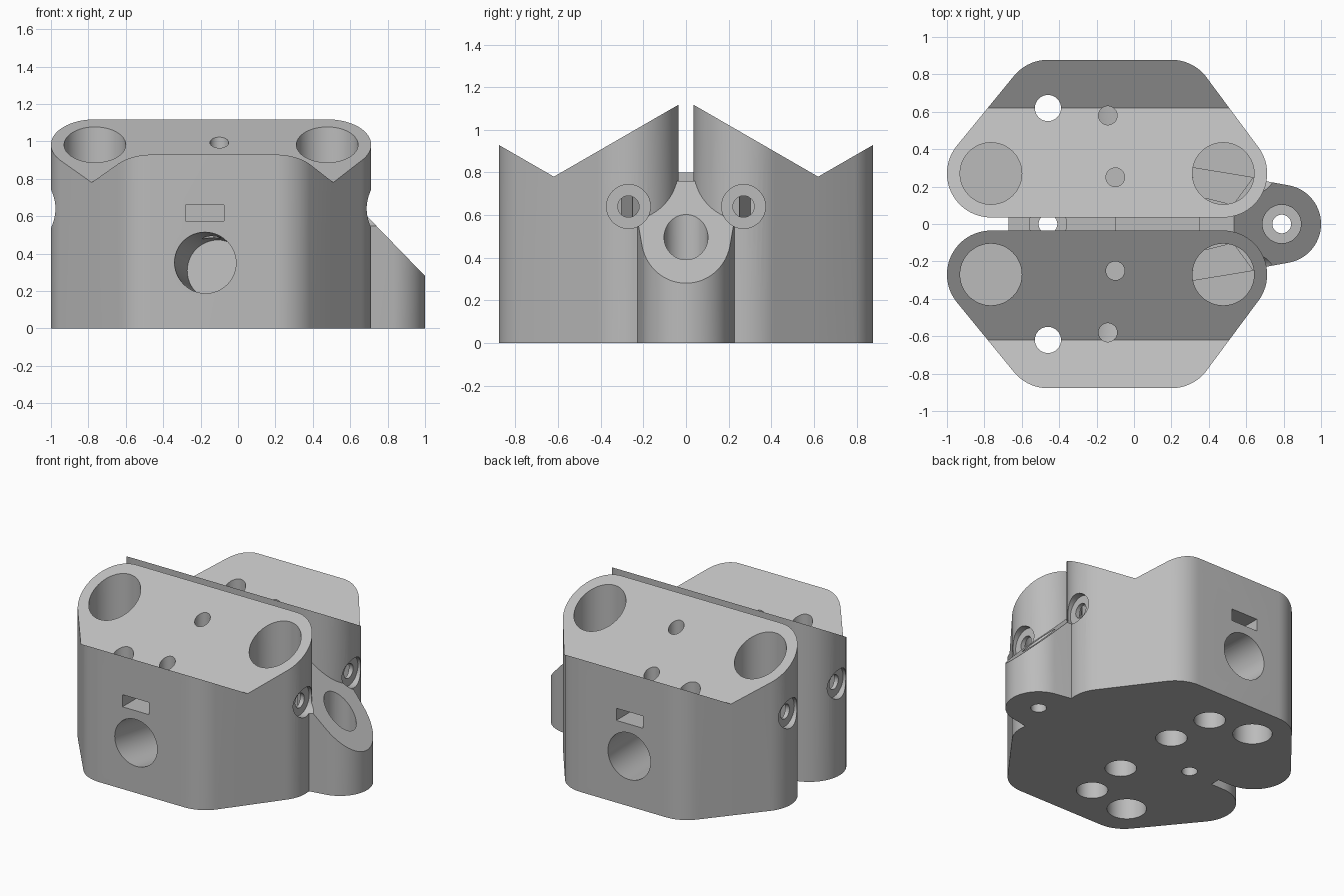
import bpy, bmesh, math
from mathutils import Vector
from mathutils.geometry import convex_hull_2d

cube = bpy.data.objects.get("Cube")
if cube:
    bpy.data.objects.remove(cube)

grey = bpy.data.materials.new("plain grey")
grey.use_nodes = True
grey.diffuse_color = (0.5, 0.5, 0.5, 1)
grey.node_tree.nodes["Principled BSDF"].inputs["Base Color"].default_value = (0.5, 0.5, 0.5, 1)


def finish(bm, name):
    bmesh.ops.recalc_face_normals(bm, faces=bm.faces)
    mesh = bpy.data.meshes.new(name)
    bm.to_mesh(mesh)
    bm.free()
    mesh.materials.append(grey)
    obj = bpy.data.objects.new(name, mesh)
    bpy.context.collection.objects.link(obj)
    return obj


def circle(x, y, r, n=64):
    return [(x + r * math.cos(2 * math.pi * i / n), y + r * math.sin(2 * math.pi * i / n))
            for i in range(n)]


def hull_prism(points, name, top, z0=0.0, split=None):
    """Extrude the hull of 2D points; top(x, y) gives the upper surface."""
    bm = bmesh.new()
    pts = [Vector(p) for p in points]
    base = bm.faces.new([bm.verts.new((*pts[i], z0)) for i in convex_hull_2d(pts)])
    res = bmesh.ops.extrude_face_region(bm, geom=[base])
    for v in res["geom"]:
        if isinstance(v, bmesh.types.BMVert):
            v.co.z = z0 + 1
    if split:
        bmesh.ops.bisect_plane(bm, geom=bm.verts[:] + bm.edges[:] + bm.faces[:],
                               plane_co=split[0], plane_no=split[1])
    for v in bm.verts:
        if v.co.z > z0 + 0.5:
            v.co.z = top(v.co.x, v.co.y)
    return finish(bm, name)


def box(name, x, y, z):
    return hull_prism([(a, b) for a in x for b in y], name, lambda *_: z[1], z[0])


def rod(a, b, r, name="drill", n=48):
    a, b = Vector(a), Vector(b)
    bm = bmesh.new()
    bmesh.ops.create_cone(bm, cap_ends=True, segments=n, radius1=r, radius2=r,
                          depth=(b - a).length)
    bm.transform((b - a).to_track_quat("Z", "Y").to_matrix().to_4x4())
    bmesh.ops.translate(bm, vec=(a + b) / 2, verts=bm.verts)
    return finish(bm, name)


def combine(target, other, op):
    mod = target.modifiers.new("join", "BOOLEAN")
    mod.operation, mod.solver, mod.object = op, "EXACT", other
    bpy.context.view_layer.objects.active = target
    bpy.ops.object.modifier_apply(modifier=mod.name)
    bpy.data.objects.remove(other)


# Two clamp halves with a valley in each sloped top
VALLEY = 0.62


def valley_top(x, y):
    return 0.78 + abs(abs(y) - VALLEY) * 0.577


def half(s):
    pts = []
    for x, y in ((-0.765, 0.27), (0.477, 0.27), (-0.46, 0.643), (0.2, 0.643)):
        pts += circle(x, s * y, 0.235)
    return hull_prism(pts, "clamp_half", valley_top, split=((0, s * VALLEY, 0), (0, 1, 0)))


body = half(1)
body.name = "clamp_body"
combine(body, half(-1), "UNION")

# Bridge in the slot and the sloped lug
combine(body, box("bridge", (-0.67, 0.4), (-0.12, 0.12), (0, 0.76)), "UNION")
combine(body, box("bridge_step", (-0.1, 0.35), (-0.12, 0.12), (0, 0.8)), "UNION")
lug = hull_prism(circle(0.79, 0, 0.21) + [(0.31, 0.3), (0.31, -0.3)], "lug",
                 lambda x, y: min(0.76, 0.28 + 1.03 * (1 - x)),
                 split=((0.534, 0, 0), (1, 0, 0)))
combine(body, lug, "UNION")

drills = []
# Lug screw hole and slot screw hole
drills += [((0.79, 0, -0.1), (0.79, 0, 1), 0.05), ((0.79, 0, 0.25), (0.79, 0, 1), 0.103),
           ((-0.46, 0, -0.1), (-0.46, 0, 1), 0.05), ((-0.46, 0, 0.66), (-0.46, 0, 1), 0.1)]
for s in (1, -1):
    # Large rod sockets with side set screws
    for cx, d in ((-0.765, -1), (0.477, 1)):
        y = s * 0.27
        drills += [((cx, y, 0.5), (cx, y, 1.4), 0.165),
                   ((cx, y, 0.64), (cx + d * 0.4, y, 0.64), 0.05),
                   ((cx + d * 0.19, y, 0.64), (cx + d * 0.4, y, 0.64), 0.103)]
    # Through bolt with counterbore below
    y = s * VALLEY
    drills += [((-0.46, y, -0.1), (-0.46, y, 1.2), 0.07), ((-0.46, y, -0.1), (-0.46, y, 0.2), 0.125)]
    # Small screws from the top, pockets from below
    for x, y in ((-0.1, s * 0.25), (-0.14, s * 0.58)):
        drills += [((x, y, 0.25), (x, y, 1.3), 0.05), ((x, y, -0.1), (x, y, 0.12), 0.1)]
    # Slanted side bore
    drills.append(((-0.185, s * 0.95, 0.357), (-0.11, s * 0.4, 0.31), 0.163))

for a, b, r in drills:
    combine(body, rod(a, b, r), "DIFFERENCE")

for s in (1, -1):
    # Rectangular nut slot
    combine(body, box("nut_slot", (-0.28, -0.075), sorted((s * 0.5, s * 1.0)), (0.575, 0.66)),
            "DIFFERENCE")
    # Inner rib showing inside the socket
    rib = hull_prism([(0.305, s * 0.305), (0.64, s * 0.25), (0.53, s * 0.1), (0.33, s * 0.15)],
                     "socket_rib", lambda x, y: 0.7, 0.45)
    combine(body, rib, "UNION")

bpy.ops.object.select_all(action="DESELECT")
body.select_set(True)
bpy.context.view_layer.objects.active = body
bpy.ops.object.shade_smooth_by_angle(angle=math.radians(25))
